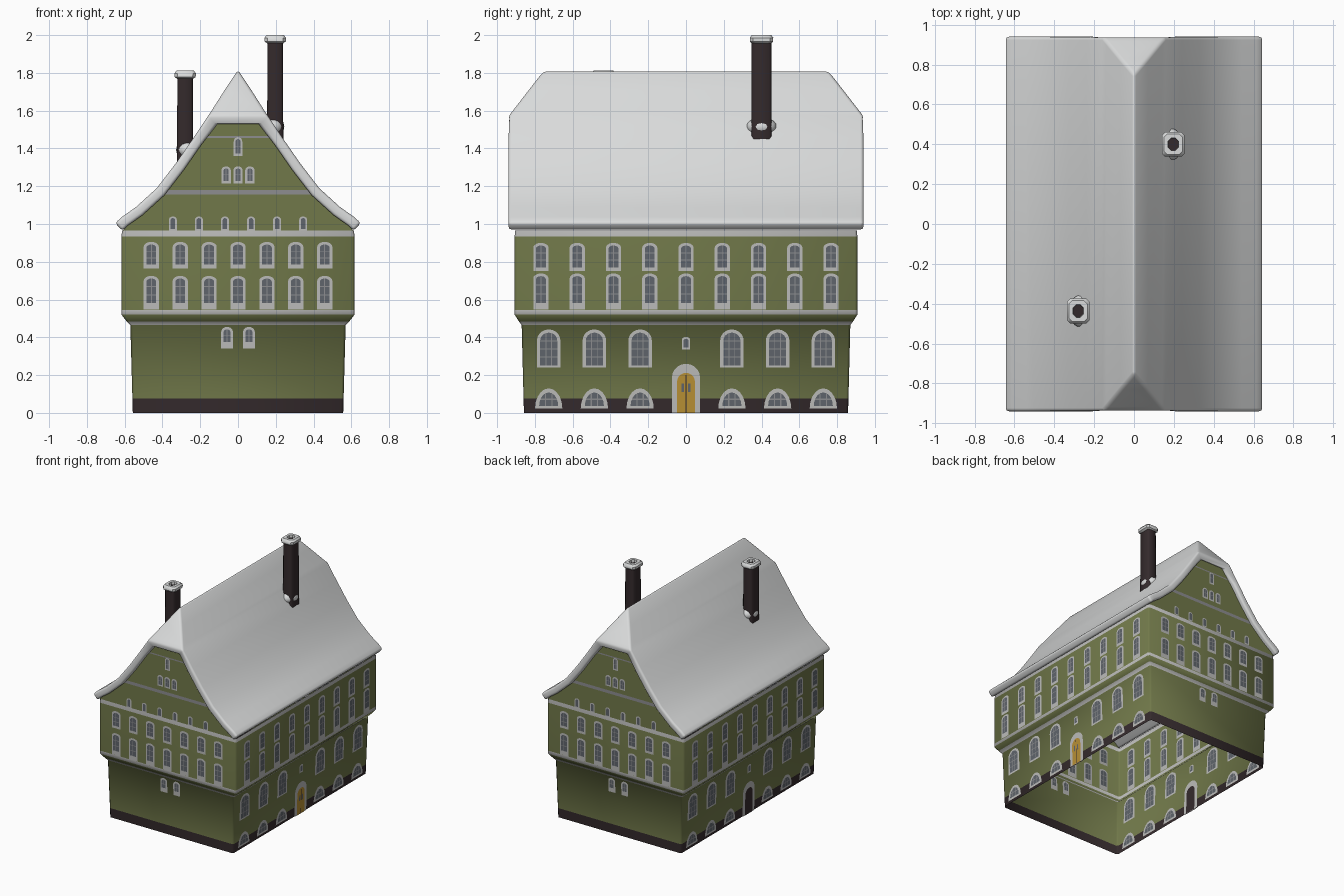
import bpy, bmesh, math
from mathutils import Vector

if "Cube" in bpy.data.objects:
    bpy.data.objects.remove(bpy.data.objects["Cube"])

def mat(name, r, g, b):
    m = bpy.data.materials.new(name)
    m.diffuse_color = (r, g, b, 1)
    m.use_nodes = True
    m.node_tree.nodes["Principled BSDF"].inputs["Base Color"].default_value = m.diffuse_color
    return m

GREEN = mat("green_plaster", .165, .19, .068)
TRIM = mat("pale_trim", .50, .50, .49)
GREY = mat("grey_moulding", .27, .27, .28)
DARK = mat("dark_brown", .034, .023, .025)
SNOW = mat("snow", .70, .71, .71)
GLASS = mat("window_glass", .115, .13, .15)
DOOR = mat("ochre_door", .48, .28, .035)

def finish(name, bm, mats, smooth=None):
    me = bpy.data.meshes.new(name)
    bm.to_mesh(me)
    bm.free()
    ob = bpy.data.objects.new(name, me)
    bpy.context.collection.objects.link(ob)
    for m in mats:
        me.materials.append(m)
    return ob

def smooth(ob, deg):
    bpy.ops.object.select_all(action='DESELECT')
    ob.select_set(True)
    bpy.context.view_layer.objects.active = ob
    if ob.modifiers:
        bpy.ops.object.convert(target='MESH')
    bpy.ops.object.shade_smooth_by_angle(angle=math.radians(deg))

def loft(name, rings, mats, c=(0, 0), cham=.012, cap=False):
    """Stack of chamfered rectangles (half x, half y, z, material of strip above)."""
    bm = bmesh.new()
    prev = None
    for hx, hy, z, m in rings:
        q = [(hx - cham, hy), (hx, hy - cham)]
        pts = q + [(x, -y) for x, y in q[::-1]] + [(-x, -y) for x, y in q] + [(-x, y) for x, y in q[::-1]]
        ring = [bm.verts.new((c[0] + x, c[1] + y, z)) for x, y in pts]
        if prev:
            for i in range(8):
                j = (i + 1) % 8
                bm.faces.new((prev[i], ring[i], ring[j], prev[j])).material_index = pm
        prev, pm = ring, m
    if cap:
        bm.faces.new(prev[::-1]).material_index = pm
    return finish(name, bm, mats)

# Walls: open-bottomed shell with plinth, jetty and trim bands coloured by height
WALL = [(.557, .858, 0, 1), (.559, .860, .075, 0), (.570, .870, .465, 2), (.590, .885, .485, 0),
        (.617, .907, .52, 2), (.617, .907, .545, 0), (.617, .907, .935, 2), (.614, .905, .965, 0)]
smooth(loft("walls", WALL, [GREEN, DARK, TRIM]), 50)

def wall_at(axis, z):
    for a, b in zip(WALL, WALL[1:]):
        if z <= b[2]:
            return a[axis] + (b[axis] - a[axis]) * (z - a[2]) / (b[2] - a[2])
    return WALL[-1][axis]

# Gables: rows that follow the roof, with a grey moulding
ROWS = [(.965, .61, 0), (1.02, .57, 0), (1.09, .50, 0), (1.155, .425, 1), (1.18, .40, 0),
        (1.32, .295, 0), (1.455, .205, 1), (1.465, .198, 0), (1.57, .125, 0)]
for s, nm in ((-1, "front_gable"), (1, "back_gable")):
    bm = bmesh.new()
    rows = [[bm.verts.new((x, s * .905, z)) for x in (-w, w)] for z, w, _ in ROWS]
    for a, b, r in zip(rows, rows[1:], ROWS):
        f = bm.faces.new((a[0], a[1], b[1], b[0]) if s < 0 else (a[1], a[0], b[0], b[1]))
        f.material_index = r[2]
    finish(nm, bm, [GREEN, GREY])

# Roof: flared snow slab with clipped gable ends
PROF = [(0, 1.815), (.07, 1.71), (.14, 1.60), (.16, 1.57), (.24, 1.45), (.33, 1.32),
        (.43, 1.19), (.54, 1.09), (.615, 1.037), (.65, 1.005)]
N = len(PROF) - 1
bm = bmesh.new()
line = [(-x, z) for x, z in PROF[:0:-1]] + PROF
ends = []
for x, z in line:
    ye = min(.94, .75 + (1.815 - z) * .19 / .245)
    ends.append([bm.verts.new((x, s * ye, z)) for s in (-1, 1)])
for a, b in zip(ends, ends[1:]):
    bm.faces.new((a[0], b[0], b[1], a[1]))
for k in (0, 1):
    bm.faces.new((ends[N][k], ends[N - 1][k], ends[N + 1][k]))
    for i in (1, 2):
        bm.faces.new((ends[N - i][k], ends[N - i - 1][k], ends[N + i + 1][k], ends[N + i][k]))
for f in bm.faces:
    f.normal_update()
    if f.normal.z < 0:
        f.normal_flip()
roof = finish("roof", bm, [SNOW])
sol = roof.modifiers.new("thickness", 'SOLIDIFY')
sol.thickness, sol.offset, sol.use_even_offset = .055, -1, True
bev = roof.modifiers.new("soft_edges", 'BEVEL')
bev.width, bev.segments, bev.limit_method, bev.angle_limit = .016, 3, 'ANGLE', math.radians(38)
smooth(roof, 45)

# Chimneys: shaft, snowy cap with flue, and snow drift at the foot
for nm, x, y, z0, z1 in (("back", .197, .40, 1.42, 2.0), ("front", -.28, -.437, 1.28, 1.812)):
    smooth(loft(nm + "_chimney", [(.043, .054, z0, 0), (.041, .052, z1 - .03, 0)], [DARK], (x, y)), 50)
    smooth(loft(nm + "_chimney_cap", [
        (.040, .050, z1 - .045, 0), (.056, .061, z1 - .034, 0), (.057, .062, z1 - .014, 0),
        (.046, .052, z1, 0), (.026, .032, z1, 0), (.024, .030, z1 - .02, 1), (.024, .030, z1 - .06, 1)],
        [SNOW, DARK], (x, y), .016, True), 40)
    bm = bmesh.new()
    bmesh.ops.create_uvsphere(bm, u_segments=20, v_segments=10, radius=1)
    zr = next(a[1] + (b[1] - a[1]) * (abs(x) - a[0]) / (b[0] - a[0])
              for a, b in zip(PROF, PROF[1:]) if abs(x) <= b[0])
    for v in bm.verts:
        v.co = Vector((x - math.copysign(.012, x) + v.co.x * .06, y + v.co.y * .08, zr + v.co.z * .05))
    smooth(finish(nm + "_snow_drift", bm, [SNOW]), 60)

# Wall plates: flat outlines laid on both faces of a wall
PLATES = {k: bmesh.new() for k in ("frames", "glass", "bars", "ochre", "brown")}

def plate(kind, side, pts, off):
    axis, s = side
    bm = PLATES[kind]
    for k in (1, -1):
        vs = []
        for u, z in pts:
            d = s * (wall_at(axis, z) + k * off)
            vs.append(bm.verts.new((d, u, z) if axis == 0 else (u, d, z)))
        f = bm.faces.new(vs)
        f.normal_update()
        if f.normal[axis] * s * k < 0:
            f.normal_flip()

def arch(u, w, z0, z1, rise, n=10):
    top = [(u + w / 2 * math.cos(math.pi * i / n), z1 - rise + rise * math.sin(math.pi * i / n))
           for i in range(n + 1)]
    return [(u - w / 2, z0), (u + w / 2, z0)] + top if z1 - rise > z0 + .001 else top

def rect(u, w, z0, z1):
    return [(u - w / 2, z0), (u + w / 2, z0), (u + w / 2, z1), (u - w / 2, z1)]

def window(side, u, w, z0, z1, rise, edge, sill, bars=(0, 0), bw=.007):
    plate("frames", side, arch(u, w, z0, z1, rise), .003)
    gw, g0, g1 = w - 2 * edge, z0 + sill, z1 - edge
    full = z1 - rise <= z0 + .001
    gr = g1 - g0 if full else rise * gw / w
    plate("glass", side, arch(u, gw, g0, g1, gr), .005)
    nv, nh = bars
    for i in range(nv):
        t = (i + 1) / (nv + 1) * 2 - 1
        plate("bars", side, rect(u + t * gw / 2, bw, g0, g1 - gr + gr * math.sqrt(1 - t * t)), .007)
    for i in range(nh):
        zc = g0 + (g1 - g0) * (i + 1) / (nh + 1)
        t = max(0, (zc - (g1 - gr)) / gr)
        plate("bars", side, rect(u, gw * math.sqrt(1 - t * t), zc - bw / 2, zc + bw / 2), .007)

for s in (-1, 1):
    # Front and back windows
    e = (1, s)
    for i in range(-3, 4):
        window(e, i * .153, .08, .765, .905, .025, .014, .02, (1, 2), .005)
        window(e, i * .153, .08, .547, .725, .025, .014, .035, (1, 2), .005)
    for i in range(6):
        window(e, (i - 2.5) * .138, .042, .965, 1.04, .018, .009, .008)
    for u in (-.063, 0, .063):
        window(e, u, .05, 1.215, 1.305, .022, .011, .012, (1, 1), .004)
    window(e, 0, .045, 1.36, 1.46, .022, .01, .012, (1, 1), .004)
    for u in (-.058, .058):
        window(e, u, .062, .34, .455, .025, .013, .035, (1, 1), .004)
    # Long-side windows
    e = (0, s)
    for i in range(-4, 5):
        window(e, i * .192, .08, .75, .90, .025, .014, .02, (1, 2), .005)
        window(e, i * .192, .08, .547, .738, .025, .014, .035, (1, 2), .005)
    for u in (-.727, -.485, -.243, .243, .485, .727):
        window(e, u, .125, .24, .442, .06, .017, .012, (2, 3), .005)
        window(e, u, .145, .022, .13, .108, .022, .015, (2, 1), .006)
    window(e, 0, .044, .335, .402, .012, .01, .012)
    # Doorway: ochre on the right, dark brown on the left
    plate("frames", e, arch(0, .15, 0, .26, .075), .004)
    plate("ochre" if s > 0 else "brown", e, arch(0, .095, 0, .212, .047), .006)
    if s > 0:
        for u in (-.018, .018):
            plate("glass", e, rect(u, .014, .11, .155), .008)
        plate("brown", e, rect(0, .004, 0, .2), .008)

for key, nm, m in (("frames", "window_frames", TRIM), ("glass", "window_panes", GLASS),
                   ("bars", "glazing_bars", GREY), ("ochre", "right_door", DOOR),
                   ("brown", "left_door", DARK)):
    finish(nm, PLATES[key], [m])
